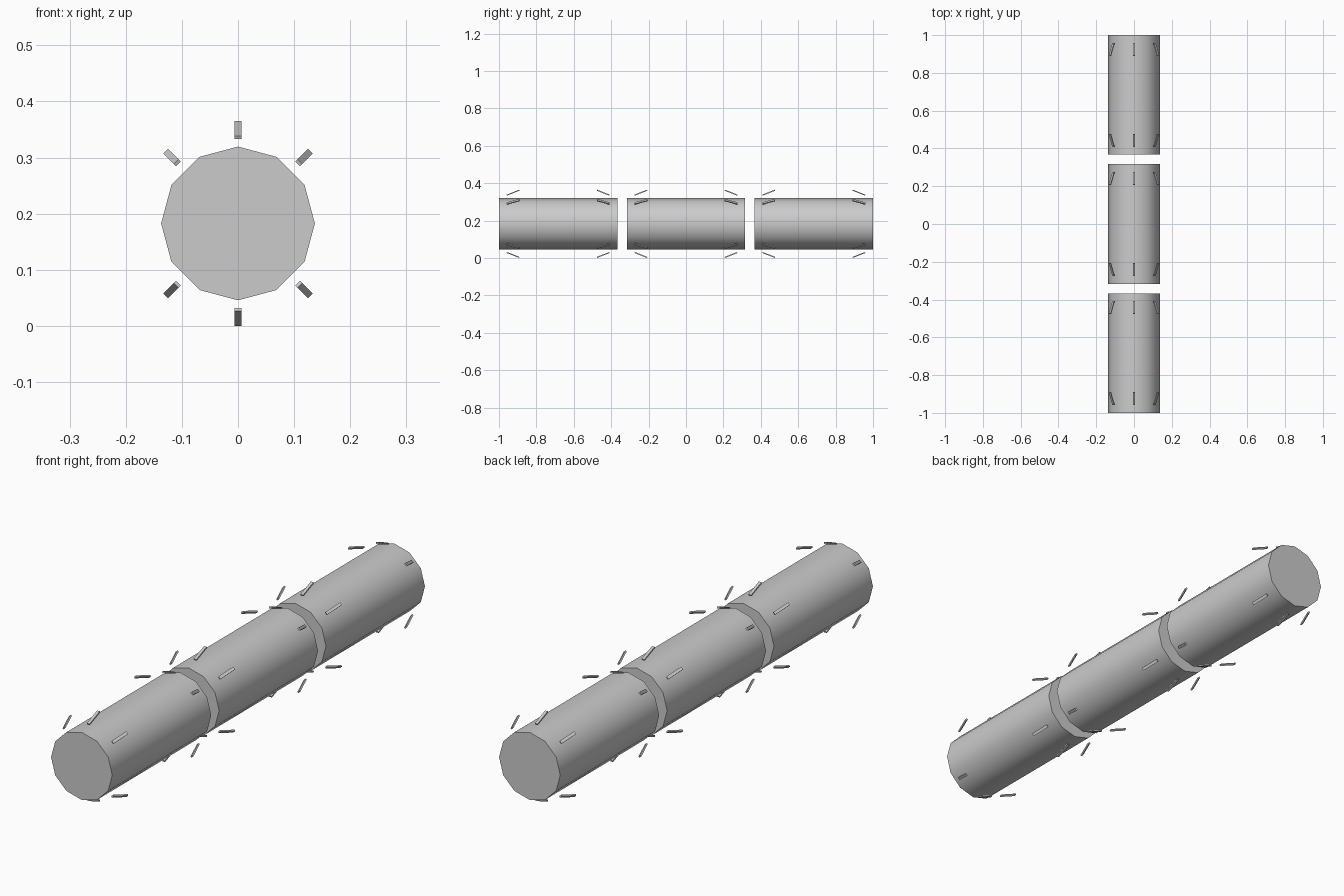
import bpy, bmesh, math
from mathutils import Matrix, Vector

if "Cube" in bpy.data.objects:
    bpy.data.objects.remove(bpy.data.objects["Cube"])

AXIS_Z = 0.1825          # height of the tube axis
RADIUS, LENGTH = 0.137, 0.633
PEG_R, PEG_Y, TILT = 0.1665, 0.241, math.radians(21.5)
PEG_SIZE = (0.012, 0.072, 0.006)


def make_object(name, bm, location):
    bmesh.ops.recalc_face_normals(bm, faces=bm.faces)
    mesh = bpy.data.meshes.new(name)
    bm.to_mesh(mesh)
    bm.free()
    obj = bpy.data.objects.new(name, mesh)
    obj.location = location
    bpy.context.collection.objects.link(obj)
    return obj


def tube_section(name, location):
    # 12-sided capped cylinder along y, a corner pointing straight up
    bm = bmesh.new()
    bmesh.ops.create_cone(bm, cap_ends=True, segments=12, radius1=RADIUS,
                          radius2=RADIUS, depth=LENGTH,
                          matrix=Matrix.Rotation(math.pi / 2, 4, 'X'))
    obj = make_object(name, bm, location)
    bpy.ops.object.select_all(action='DESELECT')
    obj.select_set(True)
    bpy.context.view_layer.objects.active = obj
    bpy.ops.object.shade_smooth_by_angle(angle=math.radians(40))


def fin_ring(name, location, side):
    # six thin floating slats, outer ends leaning towards the section middle
    bm = bmesh.new()
    for deg in (0, 45, 135, 180, 225, 315):
        m = (Matrix.Rotation(math.radians(deg), 4, 'Y')
             @ Matrix.Translation(Vector((0, side * PEG_Y, PEG_R)))
             @ Matrix.Rotation(-side * TILT, 4, 'X')
             @ Matrix.Diagonal((*PEG_SIZE, 1)))
        bmesh.ops.create_cube(bm, size=1, matrix=m)
    make_object(name, bm, location)


for label, y in (("front", -0.6835), ("middle", 0), ("rear", 0.6835)):
    centre = (0, y, AXIS_Z)
    tube_section(f"{label}_tube", centre)
    fin_ring(f"{label}_tube_near_fins", centre, -1)
    fin_ring(f"{label}_tube_far_fins", centre, 1)
